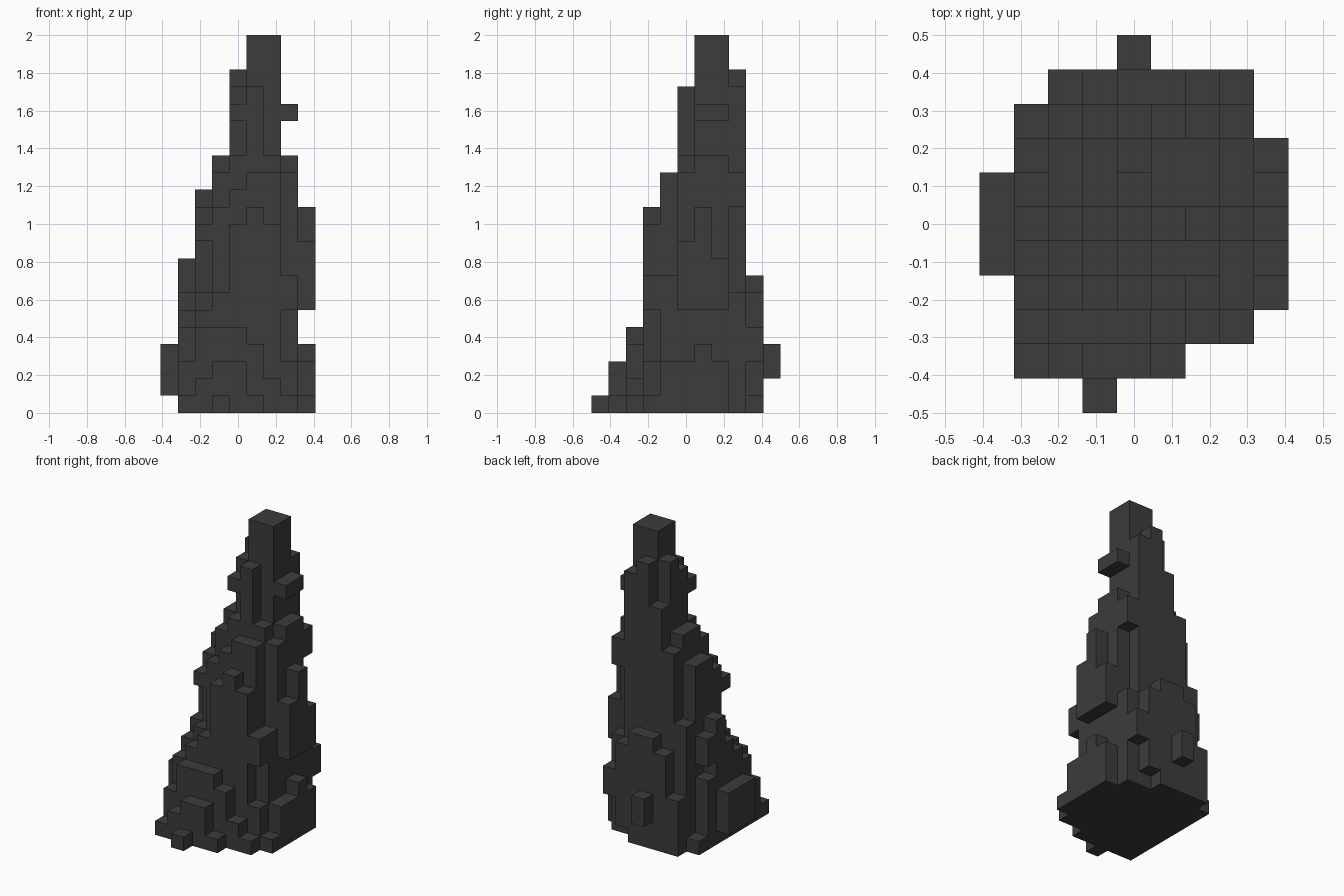
import bpy, bmesh, math
from mathutils import Vector

cube = bpy.data.objects.get("Cube")
if cube:
    bpy.data.objects.remove(cube, do_unlink=True)

UNIT = 2 / 22           # edge of one block
NX, NY = 9, 11          # blocks across and deep

# Stacked block heights, one row per depth step from front to back
HEIGHTS = [
    [0, 0, 0, 1, 0, 0, 0, 0, 0],
    [0, 1, 2, 3, 3, 1, 0, 0, 0],
    [0, 3, 5, 5, 5, 4, 2, 1, 0],
    [0, 5, 6, 7, 11, 12, 11, 3, 1],
    [0, 6, 7, 12, 13, 14, 14, 8, 3],
    [0, 7, 12, 14, 15, 19, 15, 14, 3],
    [0, 9, 13, 15, 19, 22, 22, 15, 4],
    [0, 5, 13, 15, 20, 22, 22, 15, 3],
    [0, 1, 9, 14, 17, 20, 19, 7, 0],
    [0, 0, 4, 7, 8, 8, 0, 0, 0],
]

# Overhanging ledges: column, first row, last row, bottom, top
LEDGES = [
    (0, 4, 6, 1, 4),        # right foot ledge
    (1, 7, 7, 6, 8),        # right rear knob
    (2, 4, 4, 10, 11),      # right front knob
    (4, 5, 5, 17, 18),      # upper front knob
    (7, 6, 7, 17, 18),      # upper left knob
    (7, 3, 3, 6, 8),        # left front knob
    (7, 8, 8, 12, 14),      # left rear shoulder
    (7, 9, 9, 3, 5),        # left rear knob
    (6, 9, 9, 1, 7),        # rear slab
    (4, 10, 10, 2, 4),      # rear knob
    (8, 5, 5, 6, 10),       # left flank ledge
    (8, 6, 6, 6, 12),
    (8, 7, 7, 6, 9),
]


def filled_blocks():
    """Collect every occupied block of the spire."""
    blocks = set()
    for row, heights in enumerate(HEIGHTS):
        for col, height in enumerate(heights):
            blocks.update((col, row, level) for level in range(height))
    for col, first, last, bottom, top in LEDGES:
        for row in range(first, last + 1):
            blocks.update((col, row, level) for level in range(bottom, top))
    return blocks


def block_mesh(name, blocks):
    """Make a mesh from the exposed sides of the blocks only."""
    bm = bmesh.new()
    corners = {}

    def corner(point):
        key = tuple(round(c) for c in point)
        if key not in corners:
            x, y, z = key
            corners[key] = bm.verts.new(
                ((x - NX / 2) * UNIT, (y - NY / 2) * UNIT, z * UNIT))
        return corners[key]

    axes = [Vector((1, 0, 0)), Vector((0, 1, 0)), Vector((0, 0, 1))]
    for block in sorted(blocks):
        base = Vector(block)
        for i, normal in enumerate(axes):
            u, v = axes[(i + 1) % 3], axes[(i + 2) % 3]
            for side in (0, 1):
                neighbour = base + normal * (side * 2 - 1)
                if tuple(round(c) for c in neighbour) in blocks:
                    continue
                start = base + normal * side
                ring = [start, start + u, start + u + v, start + v]
                if side == 0:
                    ring.reverse()
                bm.faces.new([corner(p) for p in ring])

    # Merge flat neighbouring squares into larger faces
    bmesh.ops.dissolve_limit(bm, angle_limit=math.radians(1),
                             verts=bm.verts[:], edges=bm.edges[:])
    mesh = bpy.data.meshes.new(name)
    bm.to_mesh(mesh)
    bm.free()
    return mesh


# Dark stone colour
stone = bpy.data.materials.new("dark_stone")
stone.use_nodes = True
colour = (0.045, 0.045, 0.045, 1)
stone.diffuse_color = colour
shader = next(n for n in stone.node_tree.nodes if n.type == "BSDF_PRINCIPLED")
shader.inputs["Base Color"].default_value = colour

# Rock spire
spire = bpy.data.objects.new("rock_spire", block_mesh("rock_spire", filled_blocks()))
spire.data.materials.append(stone)
bpy.context.collection.objects.link(spire)
